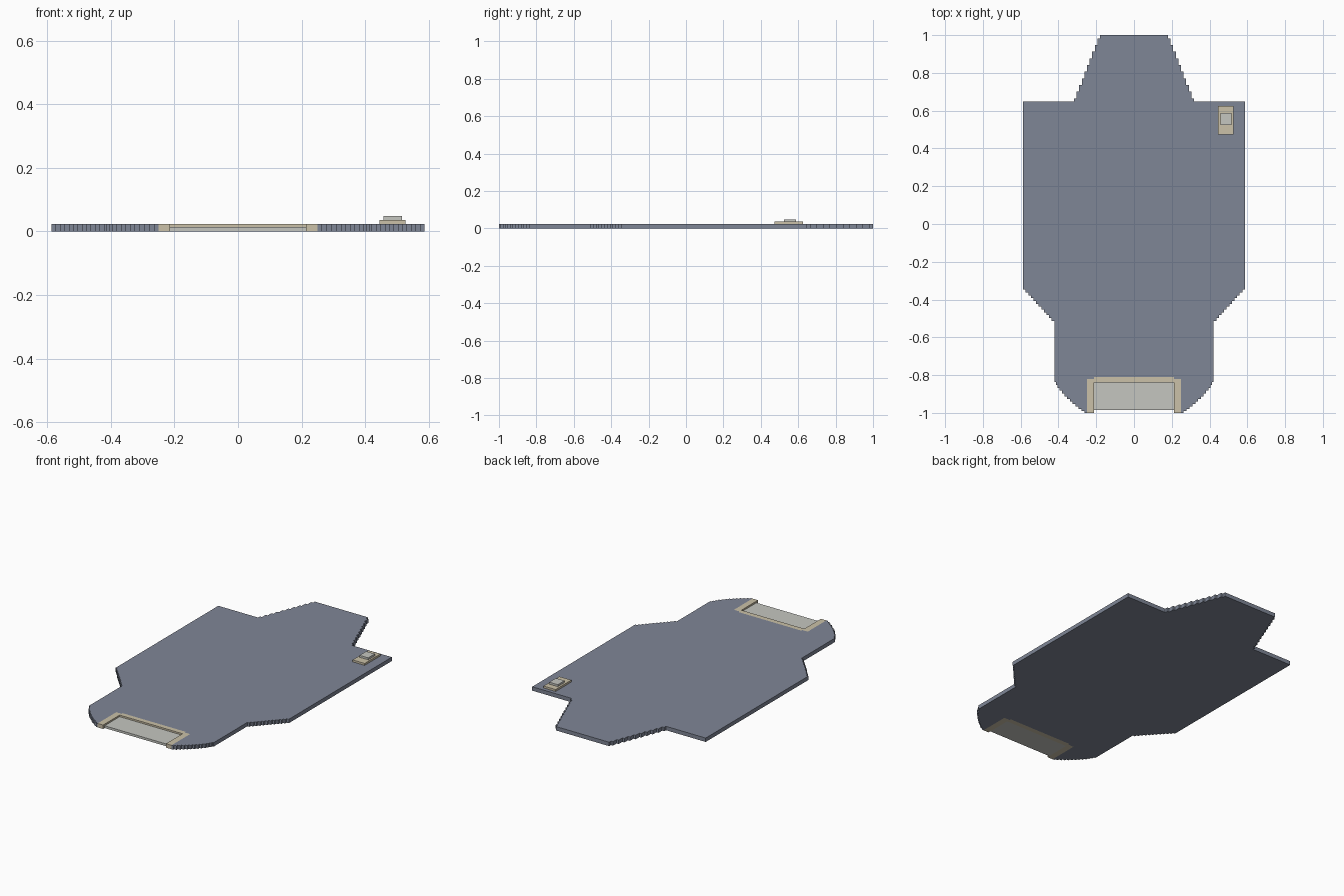
import bpy, bmesh

if "Cube" in bpy.data.objects:
    bpy.data.objects.remove(bpy.data.objects["Cube"])

T = 0.024  # slab thickness


def mat(name, rgb):
    m = bpy.data.materials.new(name)
    m.diffuse_color = (*rgb, 1)
    m.use_nodes = True
    m.node_tree.nodes["Principled BSDF"].inputs["Base Color"].default_value = m.diffuse_color
    return m


slate = mat("slate", (0.212, 0.238, 0.305))
tan = mat("tan", (0.597, 0.533, 0.392))
pale = mat("pale_grey", (0.558, 0.565, 0.527))


def prism(name, pts, z0, z1, material):
    """Extrude a flat outline from z0 to z1."""
    bm = bmesh.new()
    face = bm.faces.new([bm.verts.new((x, y, z0)) for x, y in pts])
    ext = bmesh.ops.extrude_face_region(bm, geom=[face])["geom"]
    for v in ext:
        if isinstance(v, bmesh.types.BMVert):
            v.co.z = z1
    bmesh.ops.recalc_face_normals(bm, faces=bm.faces[:])
    me = bpy.data.meshes.new(name)
    bm.to_mesh(me)
    bm.free()
    me.materials.append(material)
    ob = bpy.data.objects.new(name, me)
    bpy.context.collection.objects.link(ob)
    return ob


def box(name, x0, x1, y0, y1, z0, z1, material):
    return prism(name, [(x0, y0), (x1, y0), (x1, y1), (x0, y1)], z0, z1, material)


def stairs(a, b, n):
    """Stepped line from a to b, n steps, centred on the true slope."""
    pts = [a]
    dx, dy = (b[0] - a[0]) / n, (b[1] - a[1]) / n
    x, y = a
    for i in range(n):
        y2 = a[1] + dy * (i + 0.5)
        pts += [(x, y2), (x + dx, y2)]
        x += dx
    return pts + [b]


# Stepped slab: right half of the outline, then mirrored
half = stairs((0.18, 1.0), (0.318, 0.648), 10)
half += [(0.587, 0.648)]
half += stairs((0.587, -0.34), (0.422, -0.52), 12)
curve = [(0.422, -0.83), (0.395, -0.875), (0.355, -0.92), (0.31, -0.96), (0.262, -0.997)]
for a, b in zip(curve, curve[1:]):
    half += stairs(a, b, 3)[:-1]
half += [(0.262, -1.0), (0.25, -1.0), (0.25, -0.82), (0.213, -0.82), (0.213, -0.81)]
outline = half + [(-x, y) for x, y in reversed(half)]
prism("floor_slab", outline, 0, T, slate)

# Recessed front landing with its raised border
box("landing_panel", -0.213, 0.213, -0.985, -0.84, 0, 0.014, pale)
box("landing_back_border", -0.213, 0.213, -0.84, -0.81, 0, T, tan)
for side, s in (("left", -1), ("right", 1)):
    x0, x1 = sorted((s * 0.213, s * 0.25))
    box(side + "_landing_border", x0, x1, -1.0, -0.82, 0, T, tan)

# Small two-tier block at the back right
box("block_base", 0.445, 0.526, 0.473, 0.625, T, 0.036, tan)
box("block_top", 0.457, 0.515, 0.523, 0.587, 0.036, 0.048, pale)
